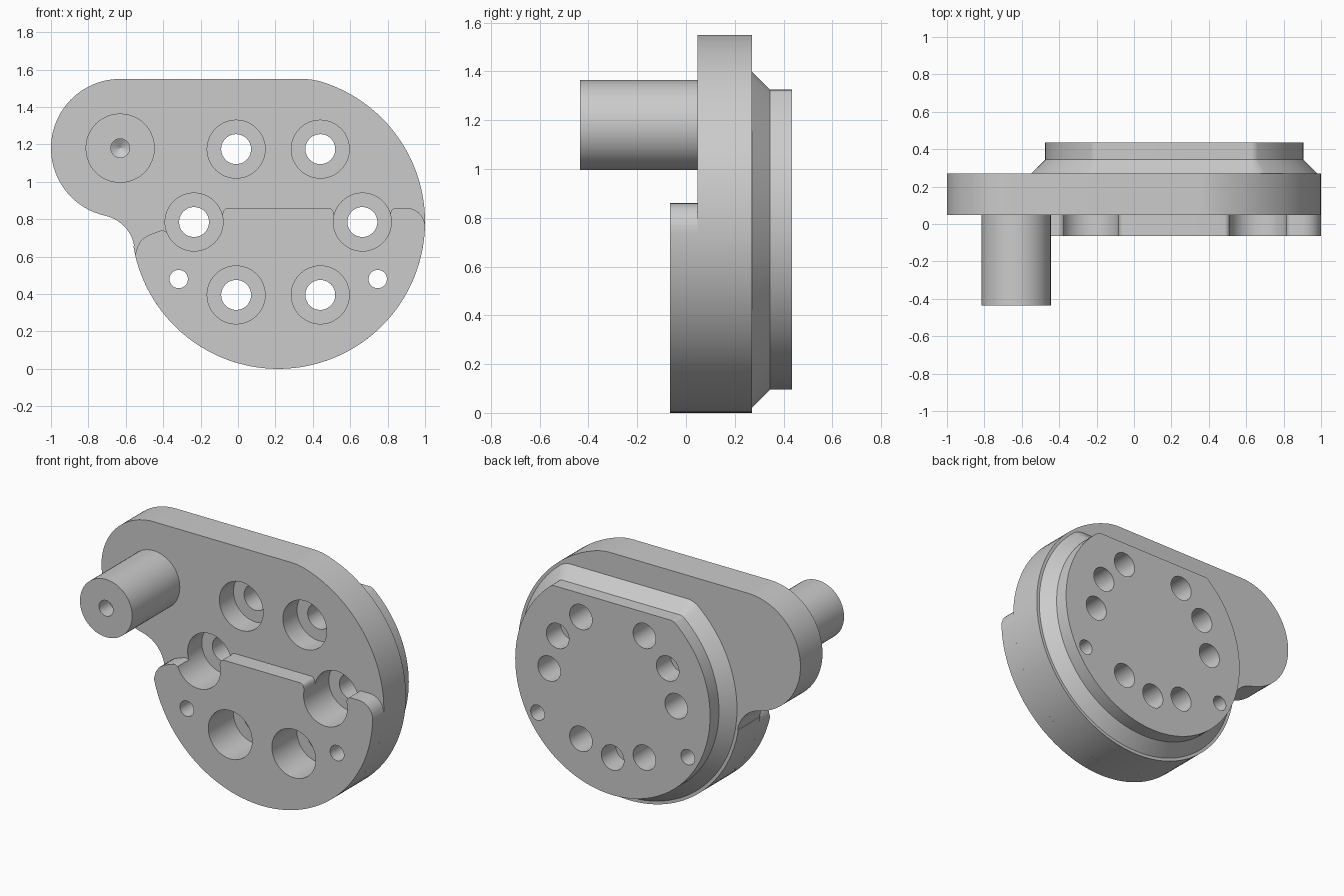
import bpy, bmesh
from math import cos, sin, radians

if "Cube" in bpy.data.objects:
    bpy.data.objects.remove(bpy.data.objects["Cube"], do_unlink=True)

steel = bpy.data.materials.new("plain grey")
steel.use_nodes = True
GREY = (0.6, 0.6, 0.6, 1)
steel.diffuse_color = GREY
steel.node_tree.nodes["Principled BSDF"].inputs["Base Color"].default_value = GREY

CX, CZ, R = 0.215, 0.785, 0.785          # main disc
LOBE, LOBE_R = (-0.63, 1.18), 0.37       # side lobe carrying the peg


def arc(cx, cz, r, a, b, n):
    """Points on an arc from angle a to b in degrees."""
    steps = [radians(a + (b - a) * i / n) for i in range(n + 1)]
    return [(cx + r * cos(t), cz + r * sin(t)) for t in steps]


def circle(cx, cz, r, n=48):
    return arc(cx, cz, r, 0, 360, n)[:-1]


def add_loft(bm, sections):
    """Skin (y, outline) sections with equal point counts and cap both ends."""
    rings = [[bm.verts.new((x, y, z)) for x, z in pts] for y, pts in sections]
    for a, b in zip(rings, rings[1:]):
        for i in range(len(a)):
            j = (i + 1) % len(a)
            bm.faces.new((a[i], a[j], b[j], b[i]))
    bm.faces.new(rings[0])
    bm.faces.new(rings[-1])


def turned(bm, cx, cz, profile):
    """Solid of revolution along y from (y, radius) pairs."""
    add_loft(bm, [(y, circle(cx, cz, r)) for y, r in profile])


def finish(name, bm):
    bmesh.ops.remove_doubles(bm, verts=bm.verts, dist=1e-5)
    bmesh.ops.recalc_face_normals(bm, faces=bm.faces)
    mesh = bpy.data.meshes.new(name)
    bm.to_mesh(mesh)
    bm.free()
    mesh.materials.append(steel)
    ob = bpy.data.objects.new(name, mesh)
    bpy.context.collection.objects.link(ob)
    return ob


def loft(name, sections):
    bm = bmesh.new()
    add_loft(bm, sections)
    return finish(name, bm)


# Cutter: six counterbored bolt holes, three blind back holes, two pin holes
bm = bmesh.new()
for k in range(12):
    t = radians(30 * k)
    x, z = CX + 0.45 * cos(t), CZ + 0.45 * sin(t)
    if k % 2 == 0:
        turned(bm, x, z, [(-0.2, 0.155), (0.19, 0.155), (0.19, 0.08), (0.6, 0.08)])
    elif k % 4 == 1:
        turned(bm, x, z, [(0.29, 0.08), (0.6, 0.08)])
for side in (-1, 1):
    turned(bm, CX + side * 0.532, 0.48, [(-0.2, 0.049), (0.6, 0.049)])
cutter = finish("hole_cutter", bm)
cutter.hide_render = True

# Plate: disc blended into the lobe with a concave fillet and a flat top
plate_outline = (arc(*LOBE, LOBE_R, 90, 257.6, 40)
                 + arc(-0.752, 0.623, 0.2, 77.6, 9.5, 14)
                 + arc(CX, CZ, R, 189.5, 432, 80)
                 + arc(0.342, 1.18, LOBE_R, 72, 90, 6))
plate = loft("plate", [(0.047, plate_outline), (0.27, plate_outline)])

# Raised lower front step, open into the two side counterbores
step_outline = (arc(CX, CZ, R, 193, 359, 60)
                + arc(0.9, 0.76, 0.1, 8, 90, 8)
                + arc(0.845, 0.83, 0.03, 90, 180, 5)
                + [(0.81, 0.8), (0.665, 0.785), (0.52, 0.8)]
                + arc(0.482, 0.83, 0.03, 0, 90, 5)
                + arc(-0.052, 0.83, 0.03, 90, 180, 5)
                + [(-0.09, 0.8), (-0.235, 0.785), (-0.38, 0.733)]
                + arc(-0.405, 0.71, 0.03, 50, 105, 4)
                + [(-0.48, 0.715), (-0.515, 0.69), (-0.538, 0.655)])
step = loft("front_step", [(-0.065, step_outline), (0.047, step_outline)])


# Chamfered back boss: disc with a flat top and rounded corners
def boss_outline(grow):
    f = 0.05 + grow
    return (arc(CX - 0.412, CZ + 0.49, f, 90, 130, 8)
            + arc(CX, CZ, 0.69 + grow, 130, 410, 90)[1:-1]
            + arc(CX + 0.412, CZ + 0.49, f, 50, 90, 8))


boss = loft("back_boss", [(0.27, boss_outline(0.075)), (0.345, boss_outline(0)),
                          (0.435, boss_outline(0))])

# Peg with a drilled centre
bm = bmesh.new()
turned(bm, *LOBE, [(0.047, 0.185), (-0.435, 0.185), (-0.435, 0.05),
                   (-0.33, 0.05), (-0.3, 0.001)])
peg = finish("peg", bm)

# Drill the holes
for ob in (plate, step, boss):
    mod = ob.modifiers.new("holes", "BOOLEAN")
    mod.operation = "DIFFERENCE"
    mod.solver = "EXACT"
    mod.object = cutter
    bpy.context.view_layer.objects.active = ob
    bpy.ops.object.modifier_apply(modifier=mod.name)
bpy.data.objects.remove(cutter, do_unlink=True)
bpy.context.view_layer.update()

# Smooth the round walls, keep the machined edges crisp
bpy.ops.object.select_all(action="DESELECT")
for ob in (plate, step, boss, peg):
    ob.select_set(True)
bpy.context.view_layer.objects.active = plate
bpy.ops.object.shade_smooth_by_angle(angle=radians(30))
